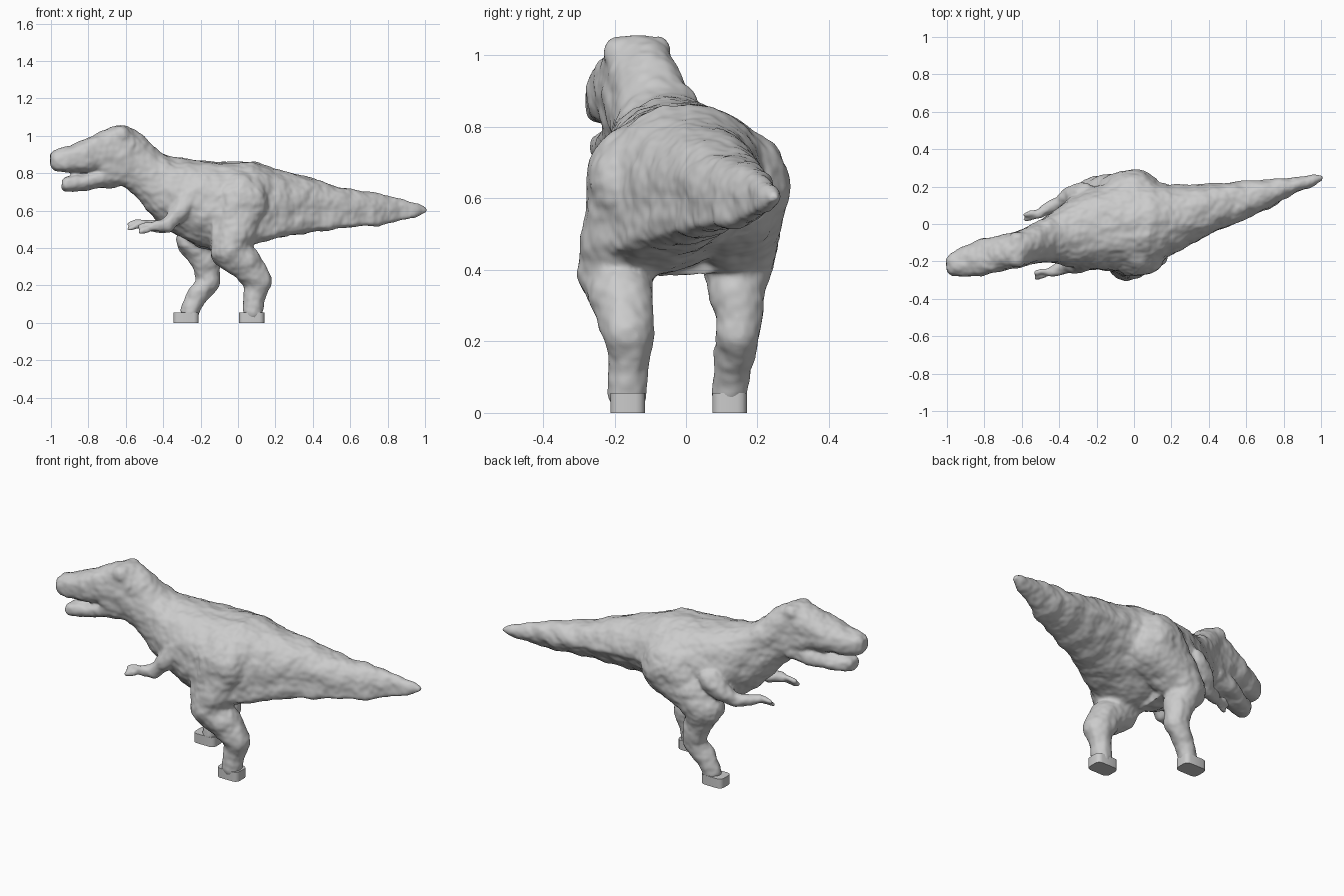
import bpy, bmesh, math
from mathutils import Vector, noise

cube = bpy.data.objects.get("Cube")
if cube:
    bpy.data.objects.remove(cube)

skin = bpy.data.materials.new("grey_skin")
skin.use_nodes = True
grey = (0.6, 0.6, 0.6, 1)
skin.diffuse_color = grey
skin.node_tree.nodes["Principled BSDF"].inputs["Base Color"].default_value = grey

SIDES = 24


def bridge(bm, rings):
    """Skin a list of vertex rings and close both ends."""
    for a, b in zip(rings, rings[1:]):
        for i in range(SIDES):
            j = (i + 1) % SIDES
            bm.faces.new((a[i], a[j], b[j], b[i]))
    bm.faces.new(rings[0])
    bm.faces.new(rings[-1])


def loft(bm, power, keel, sections):
    """Oval slices across x, each: x, bottom z, top z, low y, high y.
    A power below one makes the ovals boxier; keel pulls the belly to -y."""
    rings = []
    for x, z0, z1, y0, y1 in sections:
        ring = []
        for i in range(SIDES):
            a = math.tau * i / SIDES
            c, s = math.cos(a), math.sin(a)
            c = math.copysign(abs(c) ** power, c)
            s = math.copysign(abs(s) ** power, s)
            c = max(-1, c + keel * min(s, 0))
            ring.append(bm.verts.new((x, (y0 + y1 + (y1 - y0) * c) / 2,
                                      (z0 + z1 + (z1 - z0) * s) / 2)))
        rings.append(ring)
    bridge(bm, rings)


def ball(bm, centre, radius):
    made = bmesh.ops.create_uvsphere(bm, u_segments=16, v_segments=10, radius=radius)
    bmesh.ops.translate(bm, verts=made["verts"], vec=centre)


def limb(bm, joints):
    """Round tube through joints (x, y, z, radius) with rounded joints."""
    pts = [Vector(j[:3]) for j in joints]
    for k in range(len(pts) - 1):
        turn = (pts[k + 1] - pts[k]).to_track_quat("Z", "Y")
        rings = []
        for n in (k, k + 1):
            r = joints[n][3]
            rings.append([bm.verts.new(pts[n] + turn @ Vector((
                r * math.cos(math.tau * i / SIDES), r * math.sin(math.tau * i / SIDES), 0)))
                for i in range(SIDES)])
        bridge(bm, rings)
    for p, j in zip(pts, joints):
        ball(bm, p, j[3])


bm = bmesh.new()

# Snout and skull
loft(bm, .78, 0, [
    (-1.003, .835, .905, -.26, -.19), (-.98, .815, .925, -.28, -.155),
    (-.92, .802, .942, -.288, -.125), (-.82, .806, .978, -.278, -.085),
    (-.74, .80, 1.02, -.258, -.065), (-.68, .75, 1.045, -.245, -.05),
    (-.62, .73, 1.055, -.232, -.035), (-.56, .70, 1.035, -.215, -.015)])

# Neck and chest
loft(bm, .92, 0, [
    (-.68, .75, 1.03, -.235, -.055),
    (-.61, .73, 1.055, -.225, -.03), (-.55, .68, 1.035, -.21, -.005),
    (-.49, .60, .98, -.205, .03), (-.42, .53, .915, -.21, .075),
    (-.34, .475, .885, -.23, .14), (-.22, .41, .87, -.245, .20),
    (-.10, .375, .862, -.255, .235)])

# Hips and tail
loft(bm, .92, .5, [
    (-.14, .385, .862, -.25, .235), (-.02, .385, .862, -.25, .245),
    (.08, .41, .865, -.23, .235), (.20, .45, .82, -.165, .21),
    (.40, .485, .775, -.055, .215), (.58, .508, .717, .02, .23),
    (.75, .518, .695, .10, .242), (.86, .545, .665, .165, .252),
    (.96, .57, .635, .205, .264), (1.009, .585, .613, .23, .258)])

# Lower jaw
loft(bm, .85, 0, [
    (-.94, .715, .77, -.255, -.18), (-.92, .70, .784, -.27, -.155),
    (-.82, .708, .793, -.255, -.11), (-.76, .716, .82, -.24, -.08),
    (-.62, .732, .85, -.215, -.04)])

# Brow ridges
for y in (-.185, -.088):
    ball(bm, (-.625, y, 1.006), .047)

# Right and left legs
limb(bm, [(.01, -.105, .64, .18), (-.015, -.165, .50, .13), (-.045, -.195, .39, .107),
          (.04, -.178, .315, .09), (.11, -.16, .22, .072), (.085, -.162, .13, .055),
          (.078, -.164, .06, .054)])
limb(bm, [(-.01, .115, .63, .18), (-.13, .135, .53, .138), (-.225, .145, .44, .105),
          (-.175, .142, .33, .078), (-.155, .148, .22, .062), (-.225, .13, .14, .055),
          (-.258, .122, .06, .05)])

# Right and left arms with two short claws each
arms = [
    [(-.25, -.18, .68, .066), (-.31, -.21, .60, .054), (-.38, -.235, .522, .038),
     (-.45, -.26, .515, .026)],
    [(-.27, .155, .62, .066), (-.33, .15, .56, .054), (-.40, .115, .512, .037),
     (-.51, .05, .53, .026)]]
for arm in arms:
    limb(bm, arm)
    x, y, z, r = arm[-1]
    for dy, dz in ((-.015, -.02), (.01, .005)):
        limb(bm, [(x, y, z, r * .8), (x - .035, y + dy, z + dz + .005, r * .7),
                  (x - .07, y + dy - .01, z + dz - .008, r * .55)])

bmesh.ops.recalc_face_normals(bm, faces=bm.faces)
mesh = bpy.data.meshes.new("body")
bm.to_mesh(mesh)
bm.free()
body = bpy.data.objects.new("body", mesh)
bpy.context.collection.objects.link(body)

# Fuse the parts into one skin and soften the seams
bpy.context.view_layer.objects.active = body
body.select_set(True)
fuse = body.modifiers.new("fuse", "REMESH")
fuse.mode = "VOXEL"
fuse.voxel_size = 0.008
soften = body.modifiers.new("soften", "SMOOTH")
soften.factor = 0.5
soften.iterations = 10
for name in ("fuse", "soften"):
    bpy.ops.object.modifier_apply(modifier=name)

# Lumpy hide, kept above the soles
bumps = []
for v in body.data.vertices:
    lump = 0.009 * noise.noise(v.co * 13) + 0.003 * noise.noise(v.co * 34)
    bumps.append(v.co + v.normal * lump)
for v, co in zip(body.data.vertices, bumps):
    v.co = (co.x, co.y, max(co.z, .003))
body.data.materials.clear()
body.data.materials.append(skin)
bpy.ops.object.shade_smooth()

# Flat block feet
for name, x, y in (("right_foot", .073, -.163), ("left_foot", -.278, .122)):
    bpy.ops.mesh.primitive_cube_add(size=1, location=(x, y, .0275))
    foot = bpy.context.object
    foot.name = name
    foot.scale = (.135, .097, .055)
    bpy.ops.object.transform_apply(location=False, rotation=False, scale=True)
    bm = bmesh.new()
    bm.from_mesh(foot.data)
    uprights = [e for e in bm.edges if abs(e.verts[0].co.z - e.verts[1].co.z) > .01]
    bmesh.ops.bevel(bm, geom=uprights, offset=.026, segments=3, affect="EDGES", profile=.5)
    bm.to_mesh(foot.data)
    bm.free()
    foot.data.materials.append(skin)
    bpy.ops.object.shade_smooth_by_angle(angle=math.radians(35))
